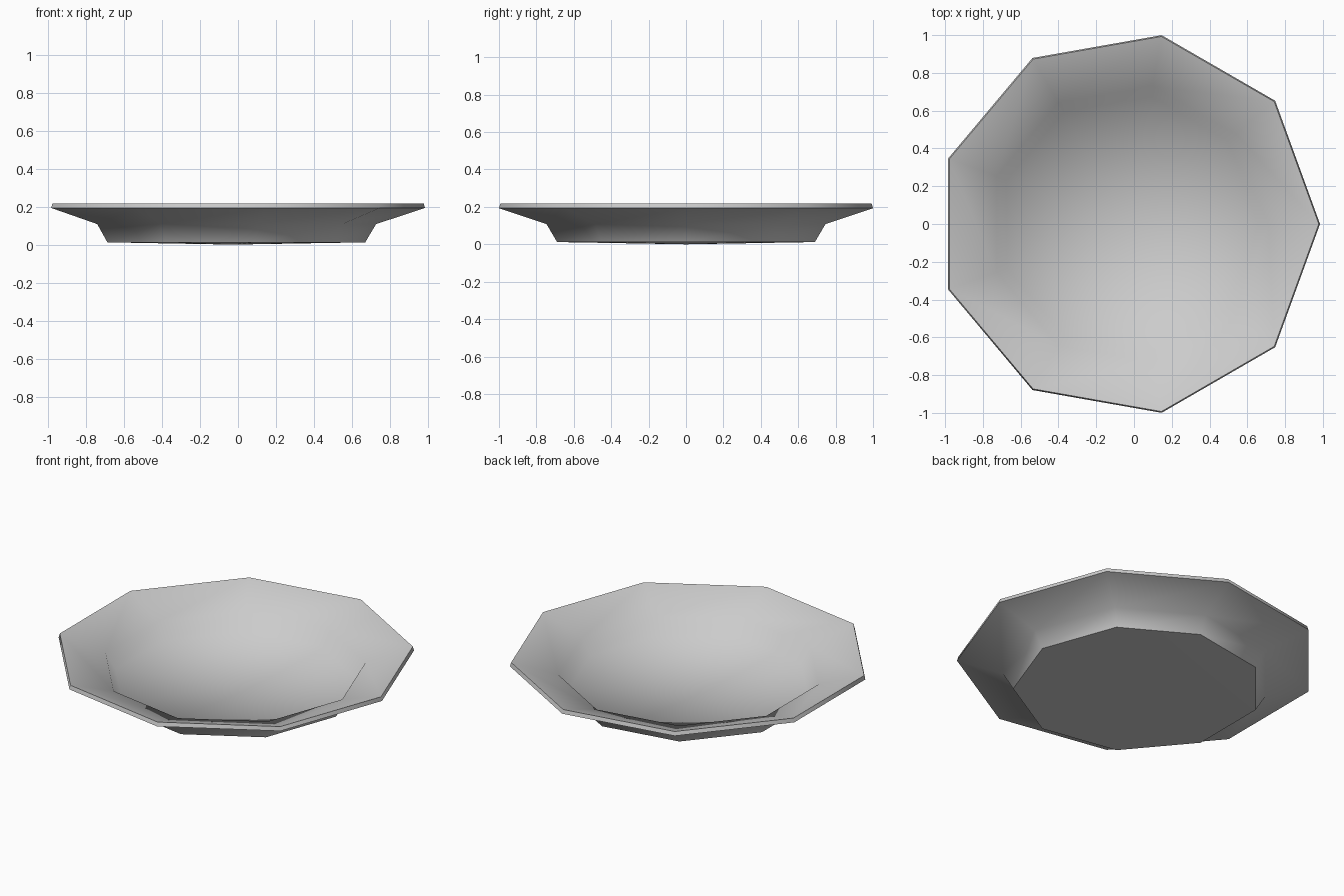
import bpy, bmesh
from math import cos, sin, pi

if "Cube" in bpy.data.objects:
    bpy.data.objects.remove(bpy.data.objects["Cube"], do_unlink=True)

SIDES = 9
SHIFT = -0.03  # centres the odd-sided outline on x

# Ceramic colour
mat = bpy.data.materials.new("light_grey_ceramic")
mat.use_nodes = True
GREY = (0.6, 0.6, 0.6, 1)
mat.diffuse_color = GREY
mat.node_tree.nodes["Principled BSDF"].inputs["Base Color"].default_value = GREY

# Profile (radius, height) from the foot up over the rim to the inner floor
foot, under_kink, rim_low = (0.70, 0.012), (0.757, 0.108), (1.015, 0.193)
rim_top, inner_kink, floor = (1.008, 0.217), (0.742, 0.129), (0.685, 0.036)
profile = [foot, under_kink, rim_low, rim_top, inner_kink, floor]
SHARP_RINGS = {0, 2, 3}

bm = bmesh.new()
rings = []
for r, z in profile:
    rings.append([bm.verts.new((r * cos(2 * pi * i / SIDES) + SHIFT,
                                r * sin(2 * pi * i / SIDES), z))
                  for i in range(SIDES)])
base_centre = bm.verts.new((SHIFT, 0, 0))
floor_centre = bm.verts.new((SHIFT, 0, 0.024))

for i in range(SIDES):
    j = (i + 1) % SIDES
    for low, high in zip(rings, rings[1:]):  # walls and rim
        bm.faces.new((low[i], low[j], high[j], high[i]))
    bm.faces.new((rings[0][j], rings[0][i], base_centre))
    bm.faces.new((rings[-1][i], rings[-1][j], floor_centre))
bmesh.ops.recalc_face_normals(bm, faces=bm.faces)

# Smooth surfaces, crisp at the foot and rim
for f in bm.faces:
    f.smooth = True
for k in SHARP_RINGS:
    for i in range(SIDES):
        bm.edges.get((rings[k][i], rings[k][(i + 1) % SIDES])).smooth = False

mesh = bpy.data.meshes.new("plate")
bm.to_mesh(mesh)
bm.free()
mesh.materials.append(mat)
bpy.context.collection.objects.link(bpy.data.objects.new("plate", mesh))
